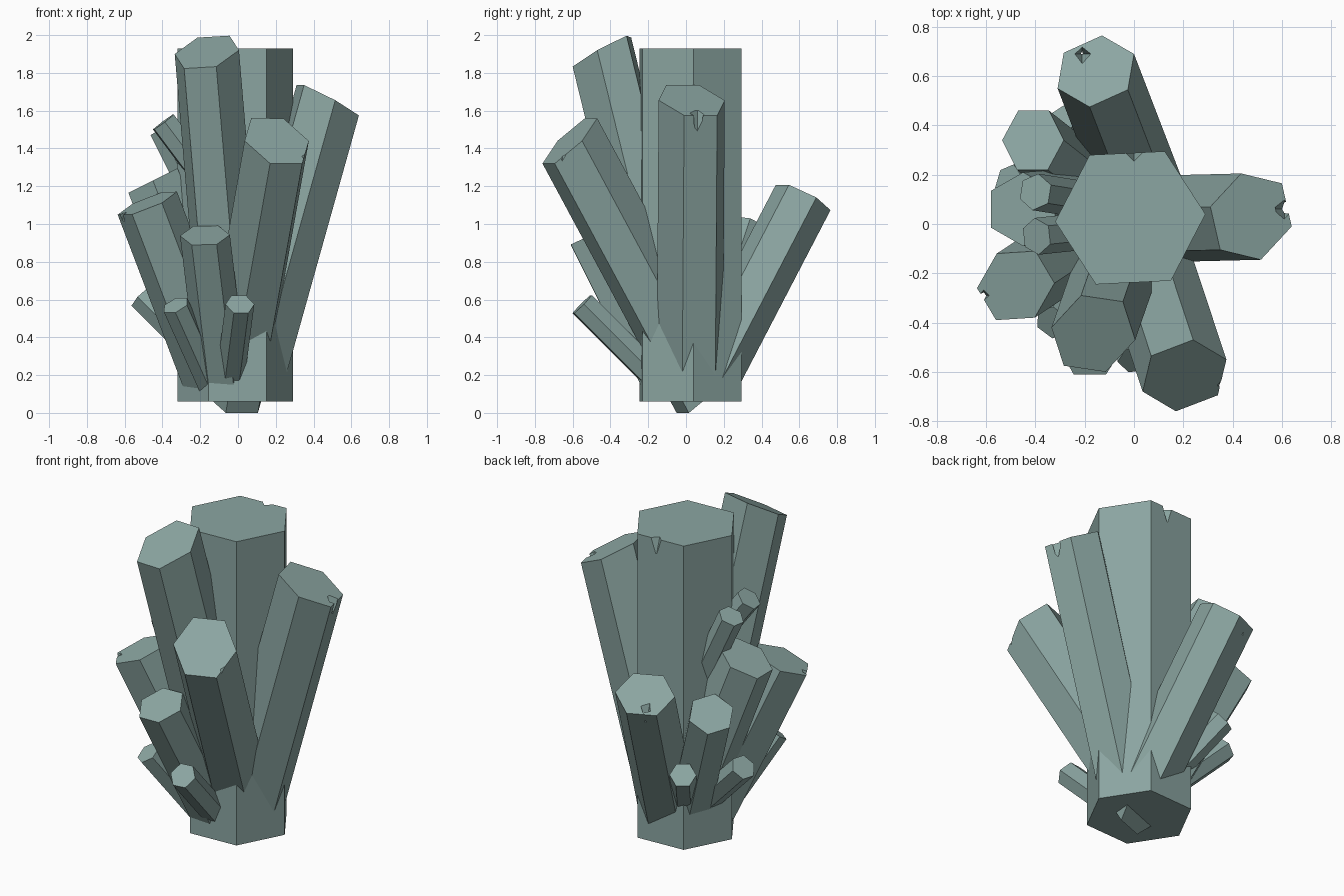
import bpy, bmesh
from mathutils import Vector, Matrix

if "Cube" in bpy.data.objects:
    bpy.data.objects.remove(bpy.data.objects["Cube"])

stone = bpy.data.materials.new("pale_teal_stone")
stone.diffuse_color = (0.26, 0.38, 0.36, 1)
stone.use_nodes = True
stone.node_tree.nodes["Principled BSDF"].inputs["Base Color"].default_value = stone.diffuse_color


def make_object(name, bm):
    bmesh.ops.recalc_face_normals(bm, faces=bm.faces)
    mesh = bpy.data.meshes.new(name)
    bm.to_mesh(mesh)
    bm.free()
    obj = bpy.data.objects.new(name, mesh)
    bpy.context.collection.objects.link(obj)
    return obj


def prism(name, centre, a, b, slope, base_z):
    """Six-sided prism: cap corners from two neighbouring corner offsets,
    swept down along the lean (dx/dz, dy/dz) to base_z."""
    c, a, b = Vector(centre), Vector(a), Vector(b)
    ring = [a, b, b - a, -a, -b, a - b]
    down = Vector((slope[0], slope[1], 1)) * (base_z - c.z)
    bm = bmesh.new()
    top = [bm.verts.new(c + v) for v in ring]
    low = [bm.verts.new(c + v + down) for v in ring]
    bm.faces.new(top)
    bm.faces.new(low[::-1])
    for i in range(6):
        j = (i + 1) % 6
        bm.faces.new((top[i], low[i], low[j], top[j]))
    obj = make_object(name, bm)
    obj.data.materials.append(stone)
    return obj


def large(name, centre, a, b, grad, slope, base_z):
    """Corner offsets are given in plan; the cap plane gradient sets their z."""
    lift = lambda v: (v[0], v[1], v[0] * grad[0] + v[1] * grad[1])
    return prism(name, centre, lift(a), lift(b), slope, base_z)


def small(name, centre, r, slope, base_z):
    """Small prism with a cap square to its axis."""
    axis = Vector((slope[0], slope[1], 1)).normalized()
    side = Vector((0, 0, 1)).cross(axis).normalized()
    out = axis.cross(side)
    return prism(name, centre, side * r, side * r * 0.5 + out * r * 0.866, slope, base_z)


def chip(target, location, r=0.045):
    """Small pyramid-shaped nick cut out of a cap edge."""
    bm = bmesh.new()
    bmesh.ops.create_cone(bm, cap_ends=True, segments=4, radius1=0.005, radius2=r,
                          depth=0.12, matrix=Matrix.Translation(location))
    cutter = make_object(target.name + "_chip_cutter", bm)
    cutter.hide_render = True
    cutter.hide_viewport = True
    mod = target.modifiers.new("chip", "BOOLEAN")
    mod.operation = "DIFFERENCE"
    mod.solver = "EXACT"
    mod.object = cutter


# upright core
core = large("core_crystal", (-.015, .025, 1.93), (.305, .015), (.14, .27), (0, 0), (0, 0), .06)

# large leaning crystals
front_tall = large("front_tall_crystal", (-.165, -.445, 1.91), (.17, -.025), (.12, .13),
                   (.14, .54), (-.085, -.245), .15)
right = large("right_crystal", (.475, .03, 1.655), (.165, -.04), (.125, .135),
              (-.515, -.12), (.28, .007), .15)
front_right = large("front_right_crystal", (.205, -.615, 1.44), (-.035, -.145), (.135, -.08),
                    (-.35, .91), (.178, -.538), .12)
back = large("back_crystal", (-.155, .62, 1.14), (.155, .07), (.025, .145),
             (.23, -.5), (-.2, .52), .15)

# medium crystals
front_left = large("front_left_crystal", (-.48, -.25, 1.11), (.157, .01), (.08, .14),
                   (.375, .21), (-.38, -.25), .16)
left = large("left_crystal", (-.45, .06, 1.23), (.13, .075), (0, .15),
             (.5, 0), (-.38, -.03), .16)
large("back_left_crystal", (-.41, .34, .98), (.125, 0), (.065, .12), (.4, -.33), (-.42, .33), .16)
large("front_medium_crystal", (-.175, -.5, .94), (.132, 0), (.07, .11), (.02, .45), (-.12, -.5), .16)

# small crystals: centre of cap, radius, lean, base height
for name, c, r, slope, z in [
    ("upper_left_shard", (-.4, .13, 1.50), .075, (-.5, .08), 1.0),
    ("upper_left_shard_2", (-.395, -.05, 1.54), .075, (-.75, -.08), 1.2),
    ("low_front_left_shard", (-.33, -.4, .57), .075, (-.45, -.6), .15),
    ("low_front_shard", (.01, -.55, .575), .077, (.13, -1.0), .15),
    ("low_left_shard", (-.51, .17, .615), .075, (-1.0, .3), .25),
    ("low_back_shard", (-.28, .43, .605), .075, (-.55, .85), .2),
]:
    small(name, c, r, slope, z)

# nicks in cap edges
chip(core, (0, .29, 1.90))
chip(right, (.61, .06, 1.54))
chip(front_right, (.355, -.655, 1.38))
chip(back, (-.21, .69, 1.07))
chip(front_left, (-.61, -.29, 1.05), .035)
